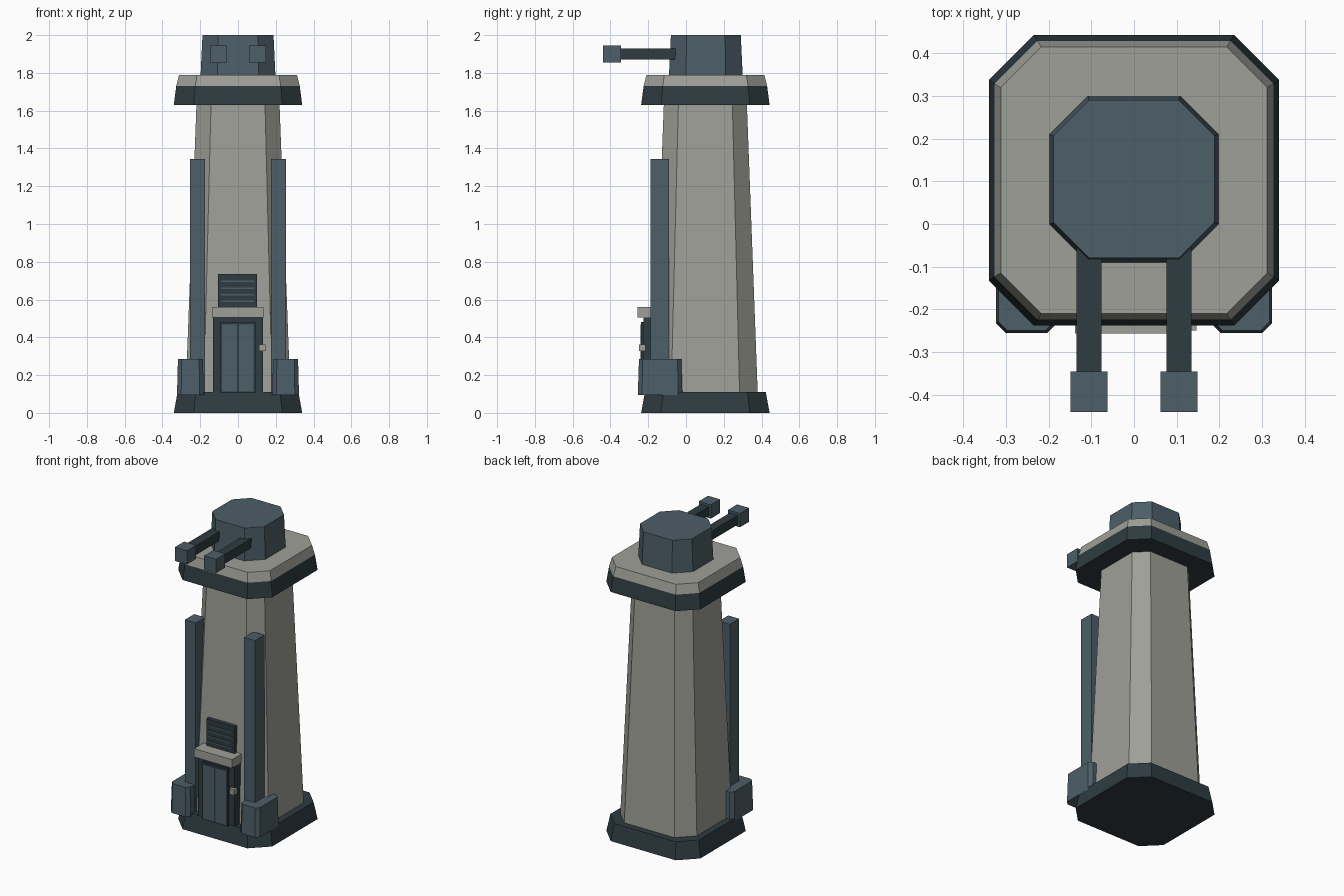
import bpy

cube = bpy.data.objects.get("Cube")
if cube:
    bpy.data.objects.remove(cube, do_unlink=True)


def material(name, colour):
    m = bpy.data.materials.new(name)
    m.use_nodes = True
    m.diffuse_color = (*colour, 1)
    m.node_tree.nodes["Principled BSDF"].inputs["Base Color"].default_value = (*colour, 1)
    return m


CONCRETE = material("concrete grey", (0.35, 0.35, 0.315))
STEEL = material("blue steel", (0.074, 0.112, 0.138))
DARK = material("dark slate", (0.028, 0.045, 0.053))
CENTRE_Y = 0.1025  # the tower axis


def prism(name, centre, levels, mat, cap_mats=None):
    """Stack chamfered rectangles; each level is (z, half x, half y, chamfer)."""
    verts, faces = [], []
    for z, hx, hy, c in levels:
        ring = [(hx - c, -hy), (hx, c - hy), (hx, hy - c), (hx - c, hy),
                (c - hx, hy), (-hx, hy - c), (-hx, c - hy), (c - hx, -hy)]
        verts += [(centre[0] + x, centre[1] + y, z) for x, y in ring]
    for k in range(len(levels) - 1):
        for i in range(8):
            a, b = k * 8 + i, k * 8 + (i + 1) % 8
            faces.append((a, b, b + 8, a + 8))
    last = len(verts) - 8
    faces += [tuple(range(7, -1, -1)), tuple(range(last, last + 8))]
    return make(name, verts, faces, mat)


def box(name, x, y, z, mat):
    """Box between (min, max) pairs."""
    verts = [(a, b, c) for c in z for a, b in
             ((x[0], y[0]), (x[1], y[0]), (x[1], y[1]), (x[0], y[1]))]
    faces = [(3, 2, 1, 0), (4, 5, 6, 7)]
    faces += [(i, (i + 1) % 4, (i + 1) % 4 + 4, i + 4) for i in range(4)]
    return make(name, verts, faces, mat)


def make(name, verts, faces, mat):
    mesh = bpy.data.meshes.new(name)
    mesh.from_pydata(verts, [], faces)
    mesh.materials.append(mat)
    obj = bpy.data.objects.new(name, mesh)
    bpy.context.collection.objects.link(obj)
    return obj


# Tower: base, tapered shaft, parapet and turret
axis = (0, CENTRE_Y)
prism("base", axis, [(0, 0.34, 0.34, 0.105), (0.11, 0.32, 0.32, 0.098)], DARK)
prism("shaft", axis, [(0.11, 0.277, 0.277, 0.096), (1.63, 0.22, 0.22, 0.077)], CONCRETE)
prism("parapet_skirt", axis, [(1.63, 0.34, 0.34, 0.105), (1.73, 0.327, 0.327, 0.101)], DARK)
prism("parapet_deck", axis, [(1.73, 0.327, 0.327, 0.101), (1.79, 0.312, 0.312, 0.095)], CONCRETE)
prism("turret", (0, 0.105), [(1.79, 0.198, 0.195, 0.09), (2.0, 0.188, 0.185, 0.083)], STEEL)

# Paired parts: guns, corner pylons and their footings
for side, s in (("left", 1), ("right", -1)):
    def span(a, b):
        return tuple(sorted((s * a, s * b)))
    box(side + "_barrel", span(0.076, 0.135), (-0.345, -0.04), (1.87, 1.93), DARK)
    box(side + "_muzzle", span(0.062, 0.149), (-0.44, -0.345), (1.855, 1.945), STEEL)
    box(side + "_pylon", span(0.175, 0.254), (-0.187, -0.09), (0.11, 1.345), STEEL)
    prism(side + "_footing", (s * 0.252, -0.137),
          [(0.095, 0.071, 0.118, 0.022), (0.285, 0.066, 0.112, 0.02)], STEEL)

# Doorway
box("door_frame", (-0.132, 0.132), (-0.225, -0.14), (0.11, 0.505), DARK)
box("door_surround", (-0.092, 0.092), (-0.238, -0.2), (0.105, 0.48), DARK)
for side, x in (("right", (-0.085, -0.006)), ("left", (0.006, 0.081))):
    box(side + "_door_leaf", x, (-0.242, -0.236), (0.112, 0.468), STEEL)
box("door_canopy", (-0.138, 0.135), (-0.256, -0.15), (0.505, 0.56), CONCRETE)
box("door_keypad", (0.112, 0.146), (-0.25, -0.215), (0.327, 0.362), CONCRETE)

# Louvred vent above the door
box("vent", (-0.105, 0.1), (-0.178, -0.13), (0.56, 0.735), DARK)
for i in range(4):
    z = 0.587 + i * 0.035
    box(f"vent_slat_{i + 1}", (-0.09, 0.085), (-0.183, -0.17), (z, z + 0.008), STEEL)
